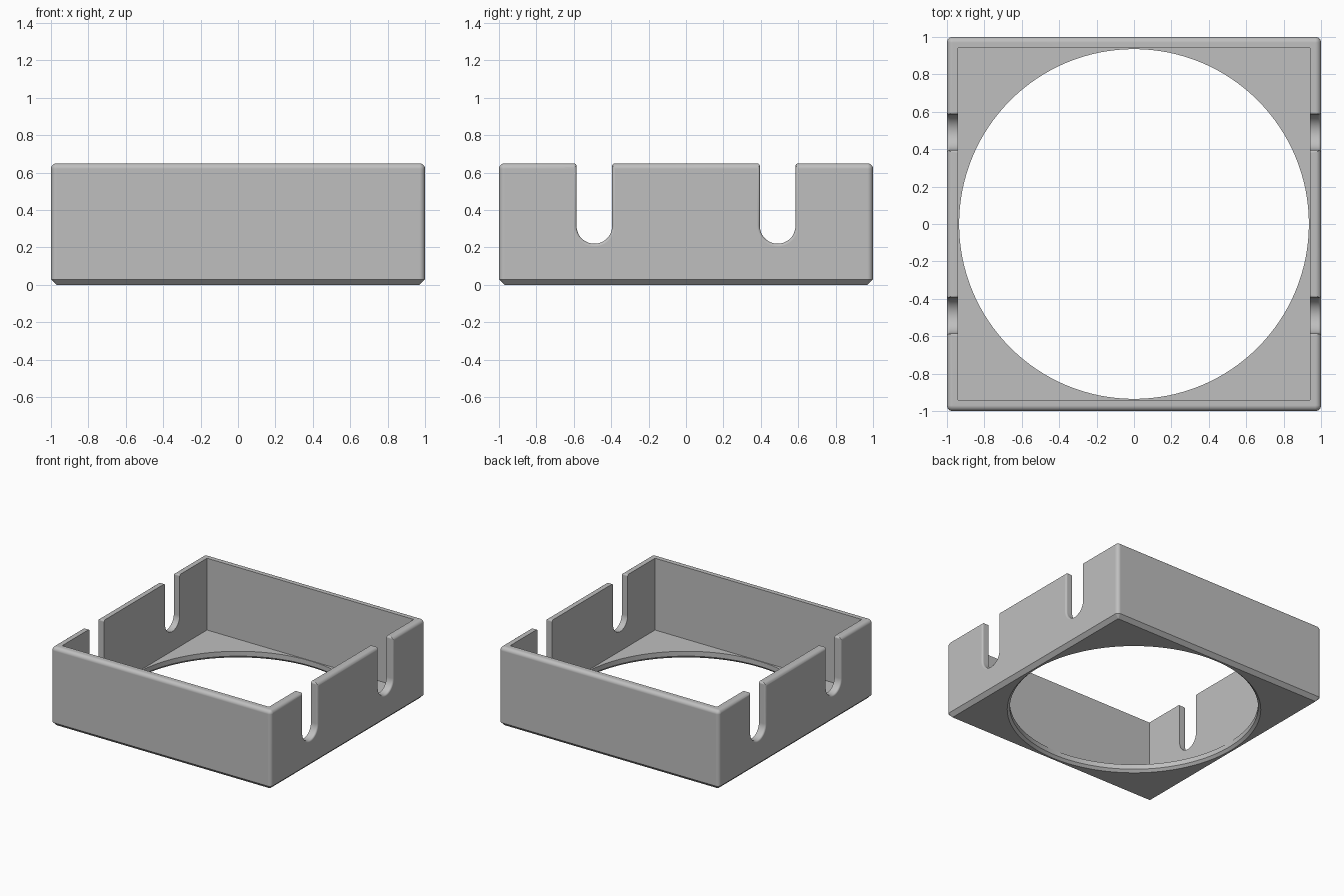
import bpy
import bmesh
from math import sin, cos, pi, radians

if "Cube" in bpy.data.objects:
    bpy.data.objects.remove(bpy.data.objects["Cube"])

HEIGHT = 0.65
WALL = 0.06
FLOOR = 0.06
FILLET = 0.03
HOLE_RADIUS = 0.935
SLOT_HALF = 0.095
SLOT_CENTRE_Z = 0.315
SLOT_Y = 0.49
SLOT_FILLET = 0.015

grey = bpy.data.materials.new("plain grey")
grey.use_nodes = True
colour = (0.52, 0.52, 0.52, 1)
grey.diffuse_color = colour
grey.node_tree.nodes["Principled BSDF"].inputs["Base Color"].default_value = colour


def loft(name, rings):
    """Closed solid skinned through rings of equal point count."""
    bm = bmesh.new()
    loops = [[bm.verts.new(p) for p in ring] for ring in rings]
    n = len(loops[0])
    for a, b in zip(loops, loops[1:]):
        for i in range(n):
            j = (i + 1) % n
            bm.faces.new((a[i], a[j], b[j], b[i]))
    bm.faces.new(loops[0])
    bm.faces.new(loops[-1])
    bmesh.ops.recalc_face_normals(bm, faces=bm.faces)
    mesh = bpy.data.meshes.new(name)
    bm.to_mesh(mesh)
    bm.free()
    mesh.materials.append(grey)
    ob = bpy.data.objects.new(name, mesh)
    bpy.context.collection.objects.link(ob)
    return ob


def rounded_square(inset, z, steps=6):
    radius = max(FILLET - inset, 0.002)
    core = 1 - inset - radius
    ring = []
    for corner, (sx, sy) in enumerate(((1, 1), (-1, 1), (-1, -1), (1, -1))):
        for i in range(steps + 1):
            a = (corner + i / steps) * pi / 2
            ring.append((sx * core + radius * cos(a), sy * core + radius * sin(a), z))
    return ring


def circle(radius, z, n=128):
    return [(radius * cos(2 * pi * i / n), radius * sin(2 * pi * i / n), z) for i in range(n)]


def slot_outline(x, y, grow, steps=5):
    """U shape with a round bottom and a mouth that flares at the rim."""
    half = SLOT_HALF + grow
    f = SLOT_FILLET
    bottom = [(half * cos(pi + pi * i / 24), SLOT_CENTRE_Z + half * sin(pi + pi * i / 24))
              for i in range(25)]
    flare = []
    for i in range(steps + 1):
        t = pi / 2 * i / steps
        flare.append((half + f * (1 - cos(t)), HEIGHT - f + f * sin(t)))
    flare.append((half + f, HEIGHT + 0.1))
    points = bottom + flare + [(-u, z) for u, z in reversed(flare)]
    return [(x, y + u, z) for u, z in points]


# Outer block: chamfered foot, rounded corners and rim
rings = [rounded_square(FILLET, 0), rounded_square(0, FILLET)]
for k in range(7):
    t = pi / 2 * k / 6
    rings.append(rounded_square(FILLET * (1 - cos(t)), HEIGHT - FILLET * (1 - sin(t))))
tray = loft("tray", rings)

# Inner cavity
inner = 1 - WALL
square = [(inner, inner), (-inner, inner), (-inner, -inner), (inner, -inner)]
cutters = [loft("cavity_cutter", [[(x, y, z) for x, y in square] for z in (FLOOR, HEIGHT + 0.2)])]

# Round floor opening with a chamfered lower edge
cutters.append(loft("hole_cutter", [
    circle(HOLE_RADIUS + 0.03, -0.01), circle(HOLE_RADIUS, 0.02), circle(HOLE_RADIUS, 0.2)]))

# Side slots, rounded over on the outside face
for side in (-1, 1):
    for y in (-SLOT_Y, SLOT_Y):
        sections = [slot_outline(side * 0.9, y, 0)]
        for k in range(5):
            t = pi / 2 * k / 4
            sections.append(slot_outline(side * (1 - SLOT_FILLET * (1 - sin(t))), y,
                                         SLOT_FILLET * (1 - cos(t))))
        sections.append(slot_outline(side * 1.1, y, SLOT_FILLET))
        cutters.append(loft("slot_cutter", sections))

# Carve the tray
bpy.ops.object.select_all(action='DESELECT')
bpy.context.view_layer.objects.active = tray
tray.select_set(True)
for cutter in cutters:
    cutter.hide_render = True
    mod = tray.modifiers.new("cut", 'BOOLEAN')
    mod.operation = 'DIFFERENCE'
    mod.solver = 'EXACT'
    mod.object = cutter
    bpy.ops.object.modifier_apply(modifier=mod.name)
    bpy.data.objects.remove(cutter)

# Smooth fillets, crisp edges, flat broad faces
bpy.ops.object.shade_smooth_by_angle(angle=radians(30))
weighted = tray.modifiers.new("flat_faces", 'WEIGHTED_NORMAL')
weighted.keep_sharp = True
